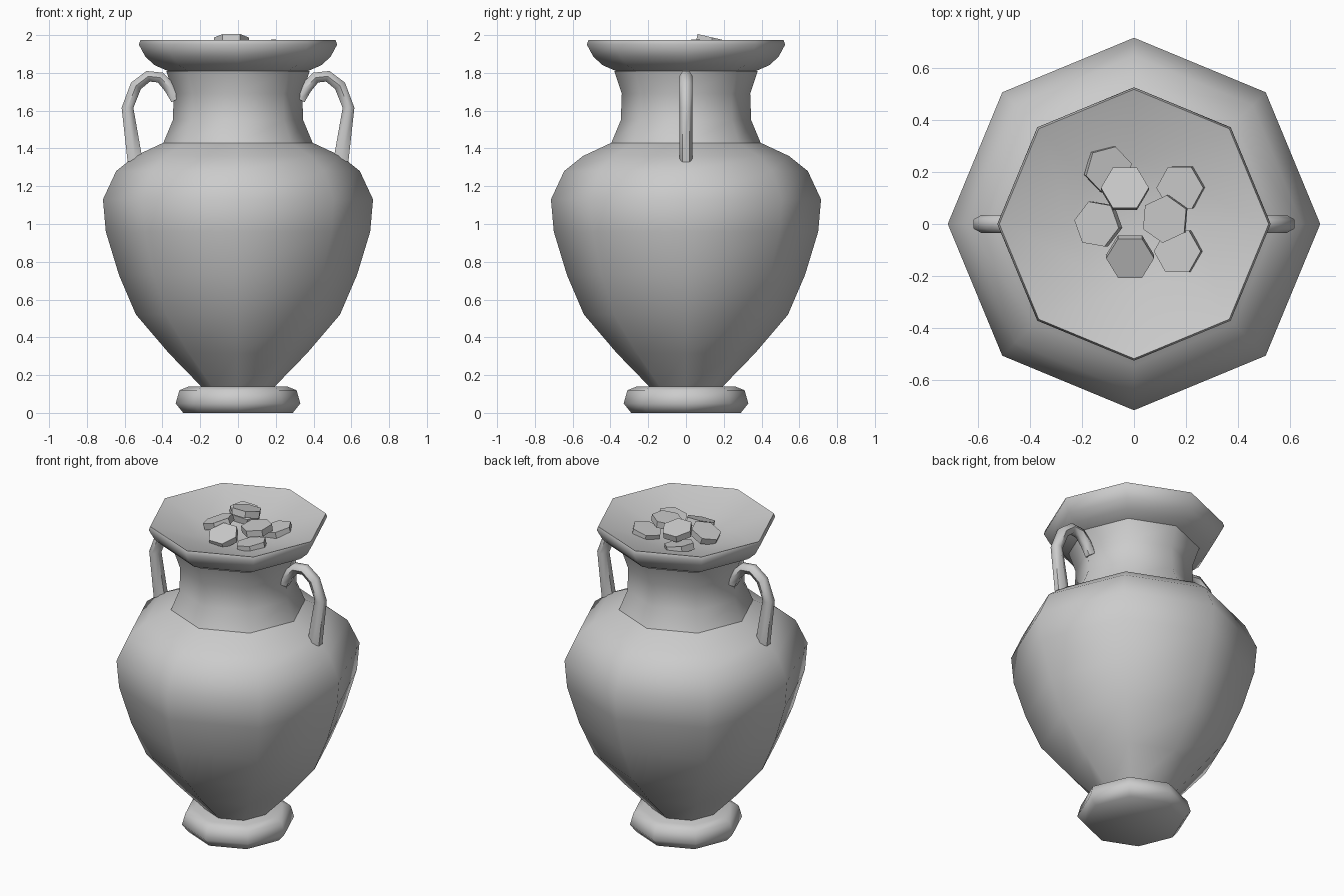
import bpy, bmesh, math
from mathutils import Vector, Euler

if "Cube" in bpy.data.objects:
    bpy.data.objects.remove(bpy.data.objects["Cube"])


def finish(name, bm, angle=None):
    bmesh.ops.recalc_face_normals(bm, faces=bm.faces)
    me = bpy.data.meshes.new(name)
    bm.to_mesh(me)
    bm.free()
    ob = bpy.data.objects.new(name, me)
    bpy.context.collection.objects.link(ob)
    if angle:
        bpy.ops.object.select_all(action='DESELECT')
        ob.select_set(True)
        bpy.context.view_layer.objects.active = ob
        bpy.ops.object.shade_smooth_by_angle(angle=math.radians(angle))
    return ob


def bridge(bm, a, b):
    n = len(a)
    for i in range(n):
        bm.faces.new((a[i], a[(i + 1) % n], b[(i + 1) % n], b[i]))


def lathe(name, profile, sides=8, angle=60):
    """Revolve (radius, z) points around z; a zero radius makes a pole."""
    bm = bmesh.new()
    rings = []
    for r, z in profile:
        count = sides if r > 0 else 1
        rings.append([bm.verts.new((r * math.cos(2 * math.pi * i / sides),
                                    r * math.sin(2 * math.pi * i / sides), z))
                      for i in range(count)])
    for a, b in zip(rings, rings[1:]):
        if len(a) == len(b):
            bridge(bm, a, b)
        else:
            pole, ring = (a[0], b) if len(a) == 1 else (b[0], a)
            for i in range(sides):
                bm.faces.new((pole, ring[i], ring[(i + 1) % sides]))
    return finish(name, bm, angle)


def handle(name, side, path, sides=6):
    """Sweep a small polygon along (x, z, in-plane radius) points."""
    bm = bmesh.new()
    pts = [Vector((side * x, 0, z)) for x, z, r in path]
    rings = []
    for i, p in enumerate(pts):
        t = (pts[min(i + 1, len(pts) - 1)] - pts[max(i - 1, 0)]).normalized()
        n = t.cross(Vector((0, 1, 0)))
        rings.append([bm.verts.new(p + n * path[i][2] * math.sin(k * 2 * math.pi / sides)
                                   + Vector((0, 0.035 * math.cos(k * 2 * math.pi / sides), 0)))
                      for k in range(sides)])
    for a, b in zip(rings, rings[1:]):
        bridge(bm, a, b)
    bm.faces.new(rings[0])
    bm.faces.new(rings[-1])
    return finish(name, bm, 60)


# Foot
lathe("foot", [(0, 0), (0.29, 0), (0.33, 0.05), (0.31, 0.12), (0.26, 0.14), (0, 0.14)])

# Body, shoulder, neck and flared lip with shallow dish
lathe("vase_body", [(0.19, 0.135), (0.365, 0.315), (0.54, 0.52), (0.63, 0.73), (0.70, 0.96),
                    (0.715, 1.13), (0.645, 1.28), (0.545, 1.36), (0.395, 1.43)])
lathe("neck", [(0.395, 1.43), (0.345, 1.55), (0.34, 1.69), (0.38, 1.81)])
lathe("lip", [(0.37, 1.81), (0.44, 1.84), (0.49, 1.885), (0.525, 1.95), (0.517, 1.973),
              (0.49, 1.963), (0.25, 1.89), (0, 1.855)])

# Pair of handles
path = [(0.545, 1.335, 0.046), (0.585, 1.615, 0.036), (0.54, 1.732, 0.036),
        (0.475, 1.782, 0.034), (0.41, 1.775, 0.034), (0.36, 1.72, 0.036), (0.325, 1.66, 0.036)]
for side, label in ((-1, "left"), (1, "right")):
    handle(label + "_handle", side, path)

# Six-sided coins: x, y, z, tilt about x, tilt about y, turn (degrees)
coins = [(-0.10, 0.21, 1.91, 8, 10, 15), (-0.035, 0.135, 1.968, -13, 0, 0),
         (0.18, 0.14, 1.905, 4, -12, 0), (0.12, 0.02, 1.945, 0, -8, 25),
         (-0.137, 0.0, 1.925, 4, -20, -10), (-0.015, -0.125, 1.915, 20, 0, 0),
         (0.17, -0.105, 1.9, 0, -12, 0)]
for i, (x, y, z, tx, ty, turn) in enumerate(coins):
    bm = bmesh.new()
    bmesh.ops.create_cone(bm, cap_ends=True, segments=6, radius1=0.092, radius2=0.092, depth=0.04)
    xs = max(v.co.x for v in bm.verts)
    if xs < 0.09:  # put corners on the x axis
        bmesh.ops.rotate(bm, verts=bm.verts, matrix=Euler((0, 0, math.pi / 6)).to_matrix())
    coin = finish("coin_%d" % (i + 1), bm)
    coin.rotation_euler = [math.radians(a) for a in (tx, ty, turn)]
    coin.location = (x, y, z)
